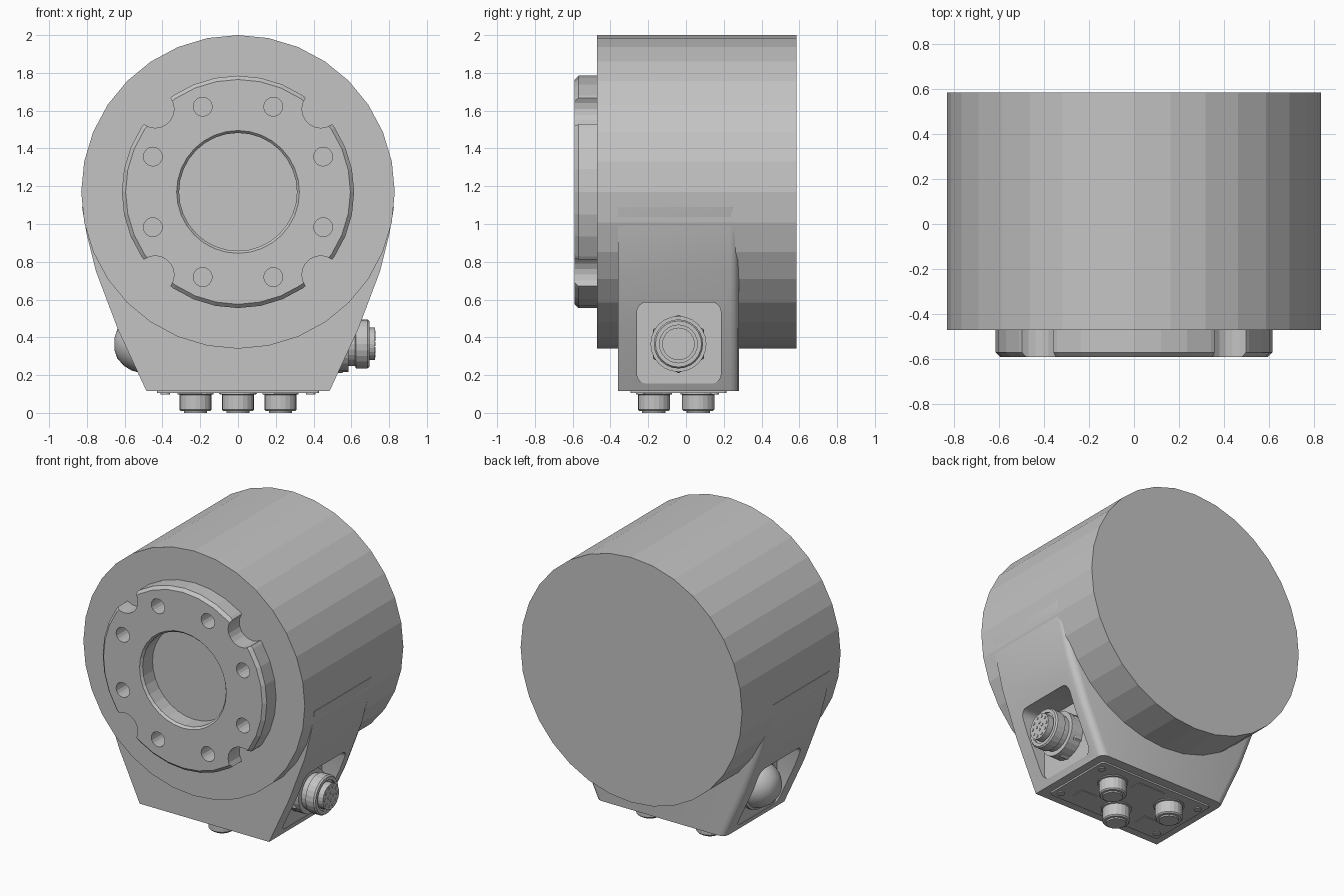
import bpy, bmesh, math
from mathutils import Matrix, Vector

if "Cube" in bpy.data.objects:
    bpy.data.objects.remove(bpy.data.objects["Cube"])

grey = bpy.data.materials.new("housing_grey")
grey.diffuse_color = (0.55, 0.55, 0.55, 1)
grey.use_nodes = True
grey.node_tree.nodes["Principled BSDF"].inputs["Base Color"].default_value = grey.diffuse_color

AXES = {'x': Matrix.Rotation(math.pi / 2, 4, 'Y'),
        'y': Matrix.Rotation(-math.pi / 2, 4, 'X'),
        'z': Matrix.Identity(4)}


def finish(name, bm, mat=grey):
    bmesh.ops.remove_doubles(bm, verts=bm.verts, dist=1e-5)
    bmesh.ops.recalc_face_normals(bm, faces=bm.faces)
    me = bpy.data.meshes.new(name)
    bm.to_mesh(me)
    bm.free()
    me.materials.append(mat)
    ob = bpy.data.objects.new(name, me)
    bpy.context.collection.objects.link(ob)
    return ob


def lathe(name, pts, axis, centre, seg=24, closed=False):
    """Spin (radius, distance) points about an axis through centre."""
    bm = bmesh.new()
    m = Matrix.Translation(centre) @ AXES[axis]
    if not closed:
        pts = [(0, pts[0][1])] + pts + [(0, pts[-1][1])]
    rings = []
    for r, t in pts:
        if r == 0:
            rings.append([bm.verts.new(m @ Vector((0, 0, t)))] * seg)
        else:
            rings.append([bm.verts.new(m @ Vector((r * math.cos(a), r * math.sin(a), t)))
                          for a in (2 * math.pi * i / seg for i in range(seg))])
    pairs = list(zip(rings, rings[1:])) + ([(rings[-1], rings[0])] if closed else [])
    for a, b in pairs:
        for i in range(seg):
            j = (i + 1) % seg
            vs = list(dict.fromkeys((a[i], a[j], b[j], b[i])))
            if len(vs) > 2:
                bm.faces.new(vs)
    return finish(name, bm)


def box(name, lo, hi, round_axis=None, radius=0.05):
    """Box between two corners, optionally rounded along one axis."""
    bm = bmesh.new()
    lo, hi = Vector(lo), Vector(hi)
    bmesh.ops.create_cube(bm, size=1)
    for v in bm.verts:
        v.co = Vector([(lo[k] + hi[k]) / 2 + v.co[k] * (hi[k] - lo[k]) for k in range(3)])
    if round_axis is not None:
        es = [e for e in bm.edges
              if abs(e.verts[0].co[round_axis] - e.verts[1].co[round_axis]) > 1e-4]
        bmesh.ops.bevel(bm, geom=es, offset=radius, segments=4, profile=0.5, affect='EDGES')
    return finish(name, bm)


def cut(ob, cutters):
    bpy.context.view_layer.objects.active = ob
    for c in cutters:
        mod = ob.modifiers.new("cut", 'BOOLEAN')
        mod.operation = 'DIFFERENCE'
        mod.solver = 'EXACT'
        mod.object = c
        bpy.ops.object.modifier_apply(modifier=mod.name)


def discard(obs):
    for o in obs:
        bpy.data.objects.remove(o)


ZC = 1.17                      # height of the main axis
HUB = (0, 0, ZC)
PY, PZ = -0.04, 0.365          # side connector axis

# Main drum
drum = lathe("drum", [(0.83, -0.47), (0.83, 0.585)], 'y', HUB, 32)

# Foot: tapered profile extruded in depth, rounded rear corners
side = [(0.485, 0.116), (0.635, 0.44), (0.752, 0.75), (0.802, 0.95), (0.826, 1.09)]
outline = side + [(-x, z) for x, z in reversed(side)]
bm = bmesh.new()
front_face = bm.faces.new([bm.verts.new((x, -0.36, z)) for x, z in outline])
ext = bmesh.ops.extrude_face_region(bm, geom=[front_face], use_keep_orig=True)
for v in ext['geom']:
    if isinstance(v, bmesh.types.BMVert):
        v.co.y = 0.28
rear = [e for e in bm.edges if all(v.co.y > 0.2 for v in e.verts)
        and abs(e.verts[0].co.z - e.verts[1].co.z) > 1e-4]
bmesh.ops.bevel(bm, geom=rear, offset=0.045, segments=3, profile=0.5, affect='EDGES')
foot = finish("foot", bm)

# Connector pockets on both sides
pockets = [box("pocket_cutter", (min(s * 0.5, s), -0.26, 0.155),
               (max(s * 0.5, s), 0.185, 0.585), 0) for s in (-1, 1)]
cut(drum, pockets)
cut(foot, pockets)
discard(pockets)

# Mounting flange ring with chamfers, corner notches and bolt holes
flange = lathe("flange", [(0.325, -0.59), (0.595, -0.59), (0.615, -0.57),
                          (0.615, -0.46), (0.312, -0.46), (0.312, -0.575)],
               'y', HUB, 32, closed=True)
cutters = []
for i in range(4):
    a = math.pi / 4 + i * math.pi / 2
    cutters.append(lathe("notch_cutter", [(0.1, -0.7), (0.1, -0.4)], 'y',
                         (0.62 * math.cos(a), 0, ZC + 0.62 * math.sin(a)), 20))
for i in range(8):
    a = math.pi / 8 + i * math.pi / 4
    cutters.append(lathe("hole_cutter", [(0.05, -0.7), (0.05, -0.4)], 'y',
                         (0.488 * math.cos(a), 0, ZC + 0.488 * math.sin(a)), 16))
cut(flange, cutters)
discard(cutters)

# Right side multi-pin connector
lathe("connector_nut", [(0.155, 0.49), (0.155, 0.55), (0.14, 0.57)], 'x', (0, PY, PZ), 6)
lathe("connector_washer", [(0.148, 0.49), (0.148, 0.585)], 'x', (0, PY, PZ), 24)
lathe("connector_sleeve", [(0.118, 0.58), (0.118, 0.62), (0.13, 0.625), (0.13, 0.685),
                           (0.122, 0.695), (0.1, 0.695), (0.1, 0.68)], 'x', (0, PY, PZ), 24)
lathe("connector_insert", [(0.086, 0.67), (0.086, 0.725)], 'x', (0, PY, PZ), 24)
for count, r in ((4, 0.026), (10, 0.064)):
    for i in range(count):
        a = 2 * math.pi * i / count
        lathe("connector_pin", [(0.01, 0.72), (0.01, 0.729)], 'x',
              (0, PY + r * math.cos(a), PZ + r * math.sin(a)), 8)

# Left side domed plug
plug = lathe("domed_plug", [(0.165, -0.49), (0.165, -0.525), (0.15, -0.53), (0.14, -0.565),
                            (0.115, -0.605), (0.075, -0.64), (0.03, -0.655)],
             'x', (0, PY, PZ), 24)

# Underside cover plate with screws and small label plates
box("cover_plate", (-0.43, -0.295, 0.105), (0.43, 0.215, 0.12), 2, 0.02)
for x in (-0.385, 0.385):
    for y in (-0.24, 0.15):
        lathe("cover_screw", [(0.024, 0.098), (0.024, 0.11)], 'z', (x, y, 0), 12)
for x, y, w, d in ((0, 0.13, 0.2, 0.08), (-0.25, -0.17, 0.12, 0.09), (0.25, -0.17, 0.12, 0.09)):
    box("label_plate", (x - w / 2, y - d / 2, 0.101), (x + w / 2, y + d / 2, 0.108))

# Three bottom connectors
for x, y in ((-0.225, 0.065), (0, -0.17), (0.225, 0.065)):
    lathe("bottom_connector", [(0.095, 0.11), (0.095, 0.098), (0.085, 0.096), (0.085, 0.018),
                               (0.078, 0.01), (0.062, 0.01), (0.062, 0.0)], 'z', (x, y, 0), 20)

# Soft shading on the rounded parts, sharp edges kept
for ob in (foot, plug):
    bpy.ops.object.select_all(action='DESELECT')
    ob.select_set(True)
    bpy.context.view_layer.objects.active = ob
    bpy.ops.object.shade_smooth_by_angle(angle=math.radians(32))
